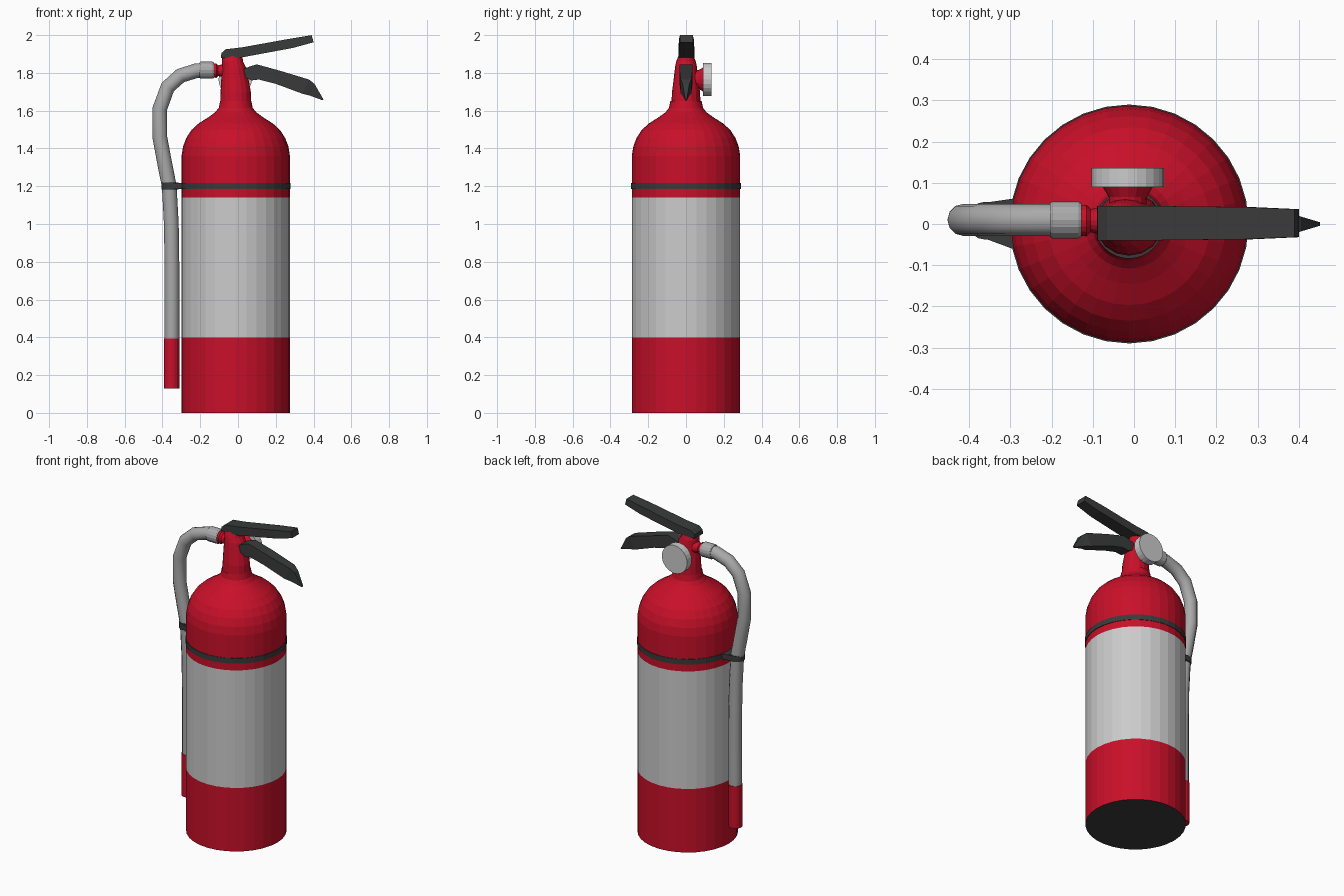
import bpy, bmesh, math
from mathutils import Vector

if "Cube" in bpy.data.objects:
    bpy.data.objects.remove(bpy.data.objects["Cube"])

CX = -0.012   # body axis
R = 0.287     # body radius


def material(name, rgb):
    m = bpy.data.materials.new(name)
    m.diffuse_color = (*rgb, 1)
    m.use_nodes = True
    m.node_tree.nodes["Principled BSDF"].inputs["Base Color"].default_value = m.diffuse_color
    return m


RED = material("red_paint", (0.58, 0.005, 0.022))
DARK = material("dark_plastic", (0.042, 0.043, 0.043))
RUBBER = material("hose_grey", (0.4, 0.4, 0.4))


def finish(name, bm, mat):
    bmesh.ops.recalc_face_normals(bm, faces=bm.faces)
    me = bpy.data.meshes.new(name)
    bm.to_mesh(me)
    bm.free()
    ob = bpy.data.objects.new(name, me)
    bpy.context.collection.objects.link(ob)
    if mat:
        me.materials.append(mat)
    return ob


def loft(name, rings, axis="Z", sides=32, mat=None, caps=True):
    """Join elliptical rings given as (centre, radius a, radius b)."""
    u, v = {"X": ((0, 1, 0), (0, 0, 1)), "Y": ((0, 0, 1), (1, 0, 0)),
            "Z": ((1, 0, 0), (0, 1, 0))}[axis]
    u, v = Vector(u), Vector(v)
    bm = bmesh.new()
    loops = []
    for c, a, b in rings:
        ang = [2 * math.pi * i / sides for i in range(sides)]
        loops.append([bm.verts.new(Vector(c) + u * a * math.cos(t) + v * b * math.sin(t))
                      for t in ang])
    for lo, hi in zip(loops, loops[1:]):
        for i in range(sides):
            j = (i + 1) % sides
            bm.faces.new((lo[i], lo[j], hi[j], hi[i]))
    if caps:
        bm.faces.new(loops[0])
        bm.faces.new(loops[-1])
    return finish(name, bm, mat)


def lathe(name, profile, mat=None, caps=False):
    return loft(name, [((CX, 0, z), r, r) for r, z in profile], mat=mat, caps=caps)


def lever(name, stations, y0=0.0):
    """Handle built from stations (top x, top z, bottom x, bottom z, half width)."""
    bm = bmesh.new()
    loops = [[bm.verts.new(p) for p in ((tx, y0 - w, tz), (tx, y0 + w, tz),
                                        (bx, y0 + w, bz), (bx, y0 - w, bz))]
             for tx, tz, bx, bz, w in stations]
    for a, b in zip(loops, loops[1:]):
        for i in range(4):
            j = (i + 1) % 4
            bm.faces.new((a[i], a[j], b[j], b[i]))
    bm.faces.new(loops[0])
    bm.faces.new(loops[-1])
    return finish(name, bm, DARK)


# Cylinder body in coloured bands
lathe("tank_lower", [(R, 0), (R, 0.4)], RED)
lathe("tank_label", [(R, 0.4), (R, 1.14)])
lathe("tank_upper", [(R, 1.14), (R, 1.36), (0.279, 1.41), (0.262, 1.455), (0.235, 1.497),
                     (0.197, 1.532), (0.145, 1.565), (0.108, 1.592), (0.09, 1.615),
                     (0.083, 1.65)], RED)
bm = bmesh.new()
bmesh.ops.create_circle(bm, cap_ends=True, segments=32, radius=R)
bmesh.ops.reverse_faces(bm, faces=bm.faces)
base = finish("tank_base", bm, DARK)
base.data.flip_normals() if base.data.polygons[0].normal.z > 0 else None
base.location.x = CX

# Strap around the tank, with a loop holding the hose
lathe("strap", [(R, 1.184), (R + 0.003, 1.184), (R + 0.003, 1.217), (R, 1.217)], DARK)
loft("strap_hose_loop", [((-0.36, 0.008, z), 0.046, 0.046) for z in (1.182, 1.219)],
     sides=16, mat=DARK)
bm = bmesh.new()
outline = [(-0.36, -0.036), (-0.29, -0.062), (-0.27, 0), (-0.29, 0.062), (-0.36, 0.052)]
face = bm.faces.new([bm.verts.new((x, y, 1.184)) for x, y in outline])
top = bmesh.ops.extrude_face_region(bm, geom=[face])["geom"]
bmesh.ops.translate(bm, vec=(0, 0, 0.033),
                    verts=[g for g in top if isinstance(g, bmesh.types.BMVert)])
finish("strap_bridge", bm, DARK)

# Valve block, leaning back as it rises
loft("valve", [((CX, 0, 1.64), 0.082, 0.077), ((CX, 0, 1.70), 0.080, 0.074),
               ((-0.016, 0, 1.76), 0.073, 0.066), ((-0.022, 0, 1.83), 0.063, 0.058),
               ((-0.03, 0, 1.86), 0.056, 0.052), ((-0.03, 0, 1.89), 0.054, 0.04)],
     sides=16, mat=RED)

# Pressure gauge on the back
loft("gauge_stem", [((-0.015, 0.03, 1.765), 0.045, 0.045), ((-0.015, 0.065, 1.765), 0.05, 0.046),
                    ((-0.015, 0.092, 1.765), 0.064, 0.062)], axis="Y", sides=16, mat=RED)
loft("gauge", [((-0.015, y, 1.765), 0.088, 0.088) for y in (0.09, 0.136)],
     axis="Y", sides=24)

# Hose outlet and collar
loft("hose_outlet", [((x, 0.008, 1.812), r, r) for x, r in
                     ((-0.14, 0.036), (-0.115, 0.038), (-0.105, 0.028), (-0.07, 0.036))],
     axis="X", sides=16, mat=RED)
loft("hose_collar", [((x, 0.01, 1.814), r, r) for x, r in
                     ((-0.204, 0.041), (-0.198, 0.045), (-0.135, 0.045), (-0.128, 0.041))],
     axis="X", sides=16, mat=RUBBER)

# Hose
path = [(-0.15, 1.813), (-0.22, 1.812), (-0.305, 1.785), (-0.372, 1.725), (-0.414, 1.61),
        (-0.414, 1.46), (-0.388, 1.32), (-0.364, 1.2), (-0.353, 1.0), (-0.35, 0.8),
        (-0.35, 0.39)]
cu = bpy.data.curves.new("hose", "CURVE")
cu.dimensions = "3D"
cu.bevel_depth = 0.039
cu.bevel_resolution = 4
cu.use_fill_caps = True
sp = cu.splines.new("POLY")
sp.points.add(len(path) - 1)
for p, (x, z) in zip(sp.points, path):
    p.co = (x, 0.01, z, 1)
cu.materials.append(RUBBER)
hose = bpy.data.objects.new("hose", cu)
bpy.context.collection.objects.link(hose)

# Nozzle
loft("nozzle", [((-0.351, 0.01, z), 0.041, 0.041) for z in (0.13, 0.395)],
     sides=16, mat=RED)

# Handles
lever("upper_handle", [(-0.088, 1.905, -0.09, 1.88, 0.042), (-0.065, 1.925, -0.065, 1.88, 0.042),
                       (0.02, 1.935, 0.02, 1.882, 0.042), (0.27, 1.98, 0.29, 1.932, 0.039),
                       (0.39, 2.0, 0.40, 1.962, 0.034)], 0.002)
lever("lower_handle", [(0.03, 1.82, 0.03, 1.78, 0.034), (0.065, 1.835, 0.07, 1.76, 0.034),
                       (0.10, 1.845, 0.11, 1.765, 0.034), (0.22, 1.812, 0.20, 1.742, 0.034),
                       (0.375, 1.765, 0.34, 1.69, 0.028), (0.405, 1.742, 0.38, 1.68, 0.018),
                       (0.452, 1.66, 0.448, 1.655, 0.004)])
